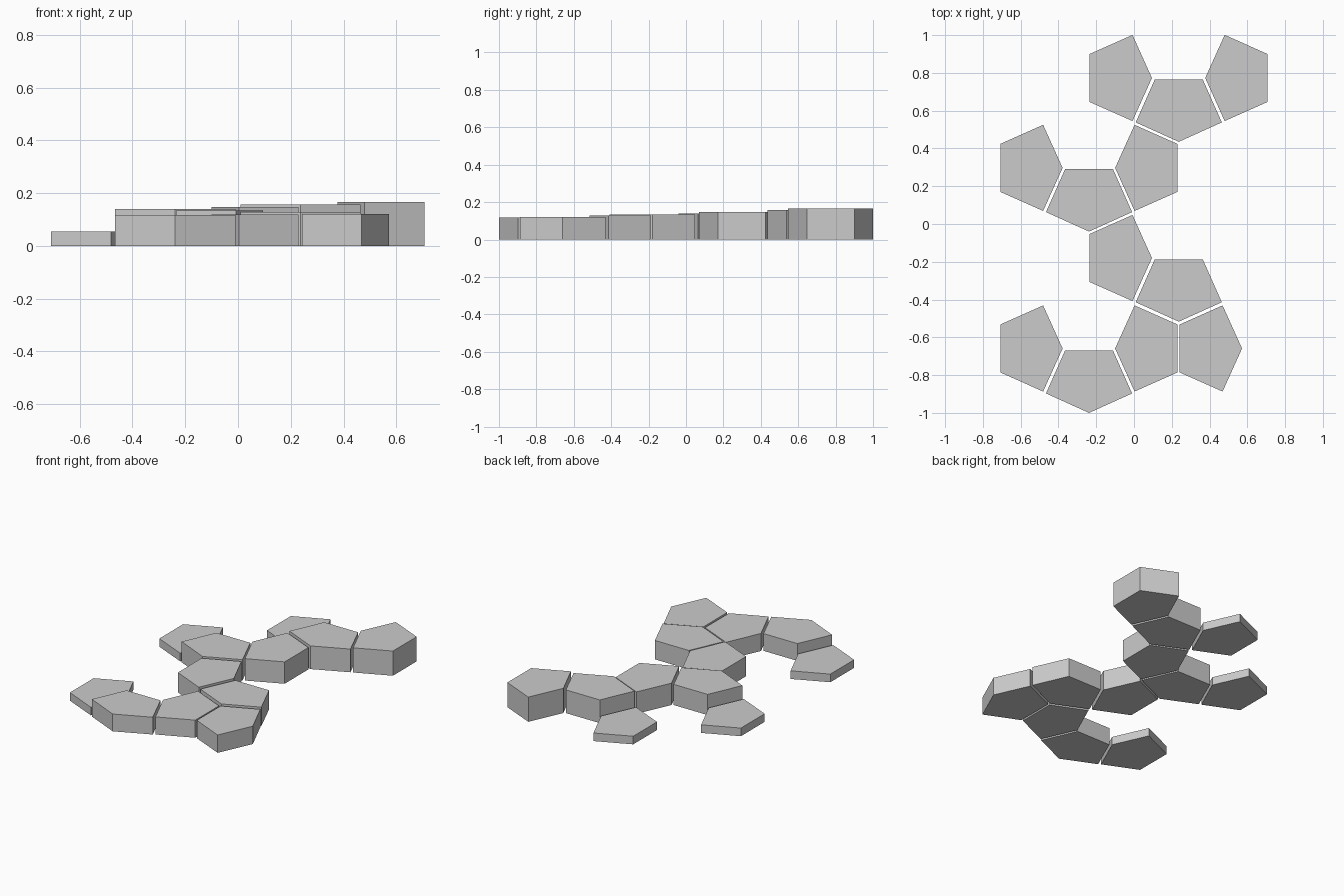
import bpy, bmesh
from math import radians
from mathutils import Matrix, Vector

cube = bpy.data.objects.get("Cube")
if cube:
    bpy.data.objects.remove(cube, do_unlink=True)

grey = bpy.data.materials.new("plain_grey")
grey.use_nodes = True
colour = (0.6, 0.6, 0.6, 1)
grey.diffuse_color = colour
grey.node_tree.nodes["Principled BSDF"].inputs["Base Color"].default_value = colour

# Pentagon outline: flat edge on the local x axis, tip pointing to -y
PENTAGON = [(-0.127, 0), (-0.228, -0.227), (0, -0.33), (0.228, -0.227), (0.127, 0)]
TIP = {"front": 0, "left": 90, "right": -90}


def tile(name, x, y, tip, height):
    """Pentagonal prism placed by the middle of its flat edge."""
    bm = bmesh.new()
    base = bm.faces.new([bm.verts.new((px, py, 0)) for px, py in PENTAGON])
    top = bmesh.ops.extrude_face_region(bm, geom=[base])["geom"]
    bmesh.ops.translate(bm, vec=(0, 0, height),
                        verts=[v for v in top if isinstance(v, bmesh.types.BMVert)])
    if not any(f.normal.z < -0.5 for f in bm.faces):
        bottom = [v for v in bm.verts if v.co.z == 0]
        if not any(all(v in bottom for v in f.verts) for f in bm.faces):
            bm.faces.new(bottom)
    bmesh.ops.transform(bm, verts=bm.verts, matrix=Matrix.Translation(Vector((x, y, 0)))
                        @ Matrix.Rotation(radians(TIP[tip]), 4, "Z"))
    bmesh.ops.recalc_face_normals(bm, faces=bm.faces)
    mesh = bpy.data.meshes.new(name)
    bm.to_mesh(mesh)
    bm.free()
    mesh.materials.append(grey)
    bpy.context.collection.objects.link(bpy.data.objects.new(name, mesh))


# Main chain, rising gently from front to back
tile("front_tile", -0.238, -0.67, "front", 0.117)
tile("front_middle_tile", 0.23, -0.659, "right", 0.119)
tile("front_left_tile", 0.242, -0.659, "left", 0.121)
tile("lower_link_tile", 0.237, -0.187, "front", 0.128)
tile("centre_tile", -0.235, -0.18, "left", 0.134)
tile("upper_link_tile", -0.238, 0.29, "front", 0.14)
tile("back_middle_tile", 0.23, 0.297, "right", 0.148)
tile("back_tile", 0.237, 0.765, "front", 0.157)
tile("back_left_tile", 0.707, 0.773, "right", 0.167)

# Thin end tiles
for name, x, y in (("thin_front_tile", -0.708, -0.659),
                   ("thin_middle_tile", -0.708, 0.297),
                   ("thin_back_tile", -0.235, 0.773)):
    tile(name, x, y, "left", 0.055)
